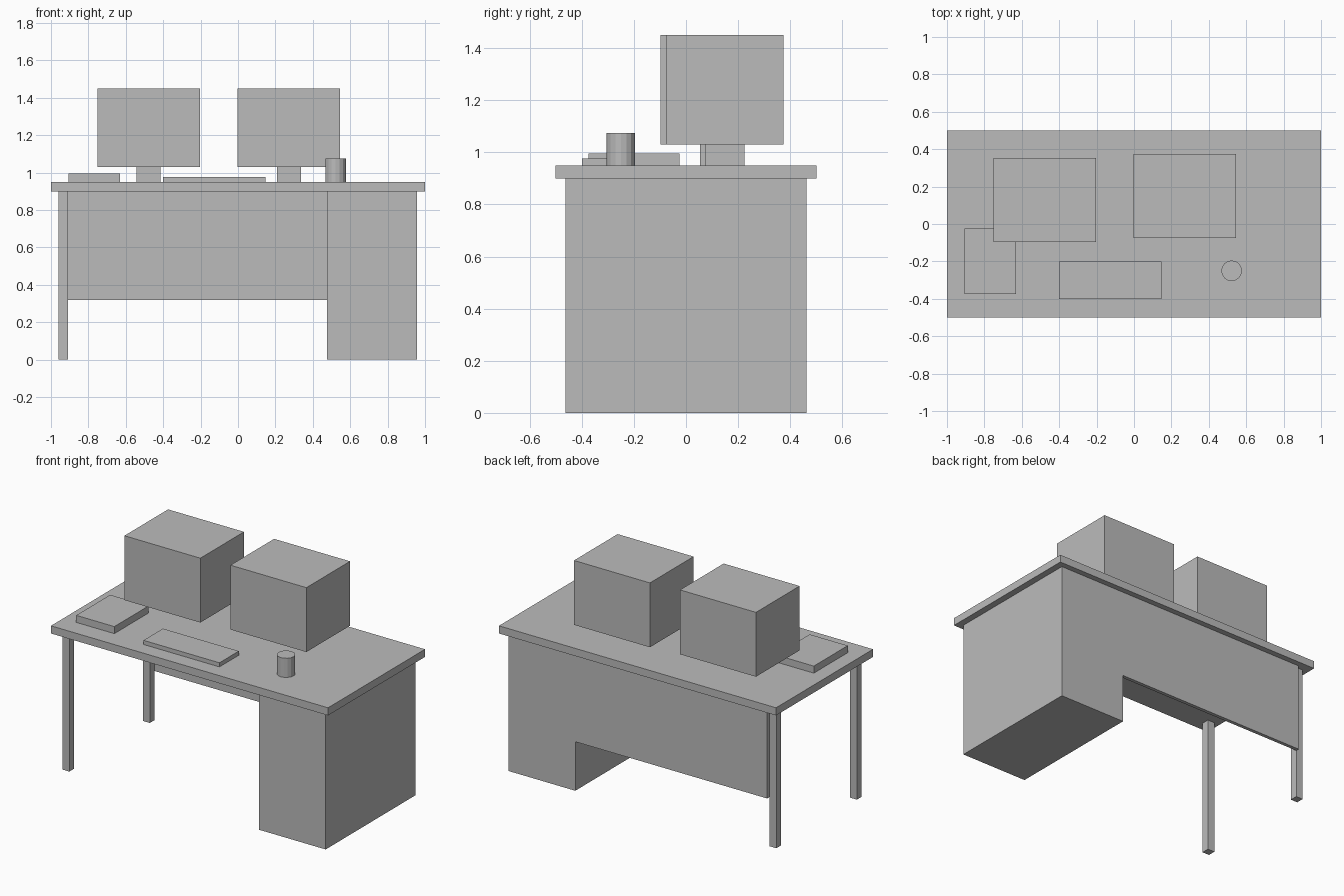
import bpy
import bmesh
from mathutils import Vector

cube = bpy.data.objects.get("Cube")
if cube:
    bpy.data.objects.remove(cube, do_unlink=True)

grey = bpy.data.materials.new("plain grey")
grey.use_nodes = True
colour = (0.5, 0.5, 0.5, 1)
grey.diffuse_color = colour
grey.node_tree.nodes["Principled BSDF"].inputs["Base Color"].default_value = colour


def finish(name, bm):
    mesh = bpy.data.meshes.new(name)
    bm.to_mesh(mesh)
    bm.free()
    mesh.materials.append(grey)
    obj = bpy.data.objects.new(name, mesh)
    bpy.context.collection.objects.link(obj)
    return obj


def box(name, x, y, z):
    """Box spanning the given (low, high) range on each axis."""
    bm = bmesh.new()
    bmesh.ops.create_cube(bm, size=1)
    size = Vector([b - a for a, b in (x, y, z)])
    centre = Vector([(a + b) / 2 for a, b in (x, y, z)])
    bmesh.ops.scale(bm, vec=size, verts=bm.verts)
    bmesh.ops.translate(bm, vec=centre, verts=bm.verts)
    return finish(name, bm)


UNDER, TOP = 0.9, 0.95

# Desk
box("desk_top", (-1, 1), (-0.5, 0.5), (UNDER, TOP))
box("drawer_pedestal", (0.475, 0.957), (-0.463, 0.463), (0, UNDER))
box("back_panel", (-0.91, 0.475), (0.44, 0.463), (0.32, UNDER))
box("front_leg", (-0.96, -0.91), (-0.44, -0.39), (0, UNDER))
box("back_leg", (-0.96, -0.91), (0.39, 0.44), (0, UNDER))

# Two deep monitors on short stands
for side, cx, cy in (("right", -0.478, 0.128), ("left", 0.272, 0.15)):
    box(side + "_monitor_stand", (cx - 0.064, cx + 0.064),
        (cy - 0.075, cy + 0.075), (TOP, 1.03))
    box(side + "_monitor", (cx - 0.274, cx + 0.274),
        (cy - 0.225, cy + 0.225), (1.03, 1.45))

# Items on the desk
box("keyboard", (-0.402, 0.146), (-0.4, -0.2), (TOP, 0.977))
box("paper_tray", (-0.905, -0.63), (-0.375, -0.025), (TOP, 0.996))

bm = bmesh.new()
bmesh.ops.create_cone(bm, cap_ends=True, segments=16, radius1=0.055,
                      radius2=0.055, depth=0.125)
cup = finish("cup", bm)
cup.location = (0.522, -0.25, TOP + 0.0625)
